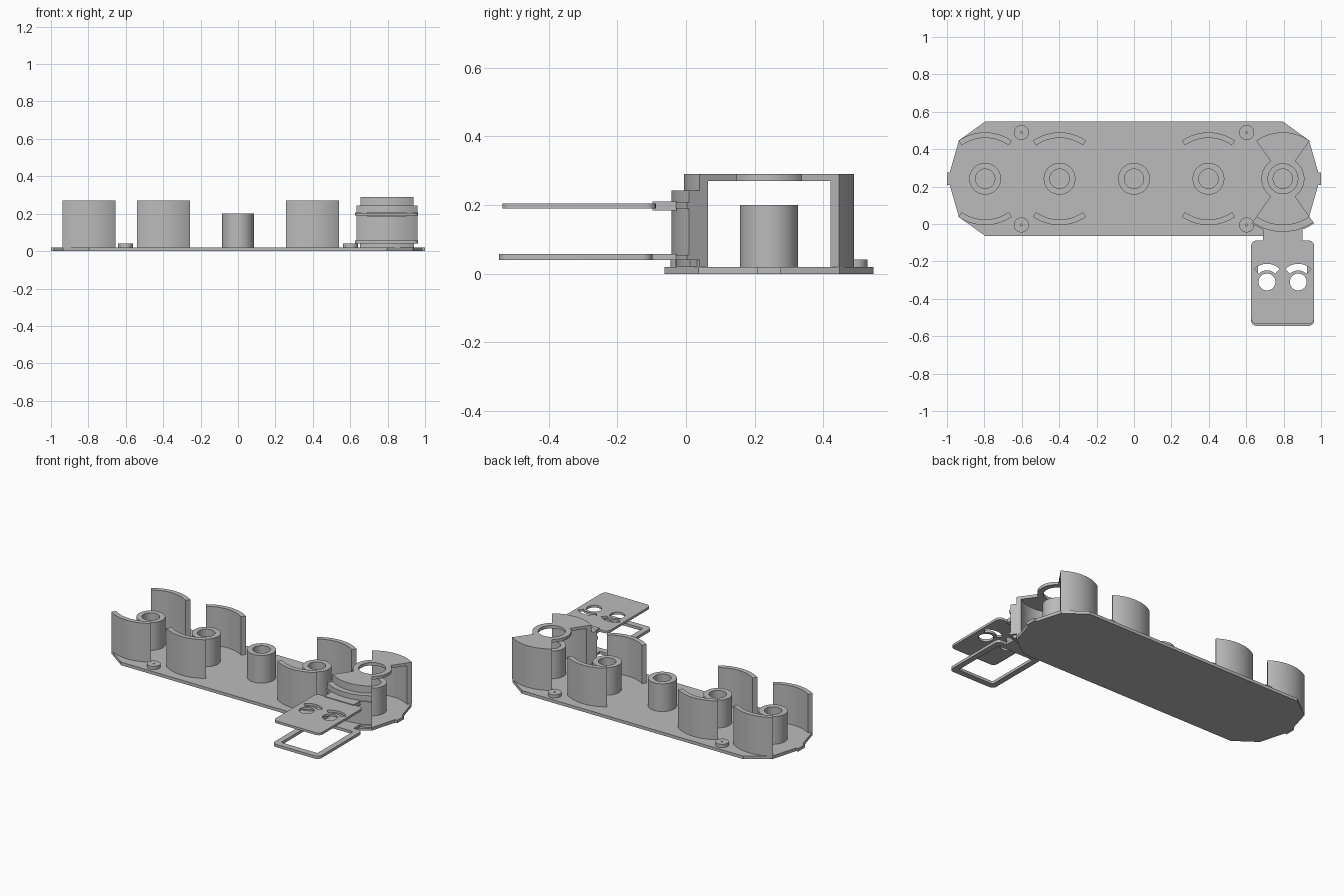
import bpy, bmesh
from math import sin, cos, radians

if "Cube" in bpy.data.objects:
    bpy.data.objects.remove(bpy.data.objects["Cube"])

grey = bpy.data.materials.new("plain grey")
grey.use_nodes = True
grey.diffuse_color = (0.5, 0.5, 0.5, 1)
grey.node_tree.nodes["Principled BSDF"].inputs["Base Color"].default_value = (0.5, 0.5, 0.5, 1)

CY = 0.242          # centre line of the tray
SPREAD = 35         # half angle of the curved walls
parts = []


def arc(cx, cy, r, a0, a1, n=20):
    """Points on an arc, angles in degrees from +x."""
    steps = [radians(a0 + (a1 - a0) * i / n) for i in range(n + 1)]
    return [(cx + r * cos(a), cy + r * sin(a)) for a in steps]


def circle(cx, cy, r, n=48):
    return arc(cx, cy, r, 0, 360, n)[:-1]


def sector(cx, cy, r0, r1, mid, half):
    return arc(cx, cy, r1, mid - half, mid + half) + arc(cx, cy, r0, mid + half, mid - half)


def rounded(x0, x1, y0, y1, r):
    corners = [(x1 - r, y1 - r), (x0 + r, y1 - r), (x0 + r, y0 + r), (x1 - r, y0 + r)]
    return [p for i, (x, y) in enumerate(corners) for p in arc(x, y, r, 90 * i, 90 * i + 90, 6)]


def rect(x0, x1, y0, y1):
    return [(x0, y0), (x1, y0), (x1, y1), (x0, y1)]


def prism(name, z0, z1, *loops):
    """Extrude a flat outline (first loop) with holes (other loops)."""
    curve = bpy.data.curves.new(name, "CURVE")
    curve.dimensions = "2D"
    curve.fill_mode = "BOTH"
    curve.extrude = (z1 - z0) / 2
    for loop in loops:
        spline = curve.splines.new("POLY")
        spline.points.add(len(loop) - 1)
        for point, (x, y) in zip(spline.points, loop):
            point.co = (x, y, 0, 1)
        spline.use_cyclic_u = True
    temp = bpy.data.objects.new(name + " outline", curve)
    bpy.context.collection.objects.link(temp)
    graph = bpy.context.evaluated_depsgraph_get()
    mesh = bpy.data.meshes.new_from_object(temp.evaluated_get(graph))
    bpy.data.objects.remove(temp)
    bpy.data.curves.remove(curve)
    bm = bmesh.new()
    bm.from_mesh(mesh)
    bmesh.ops.remove_doubles(bm, verts=bm.verts, dist=0.0001)
    bmesh.ops.translate(bm, verts=bm.verts, vec=(0, 0, (z0 + z1) / 2))
    bmesh.ops.recalc_face_normals(bm, faces=bm.faces)
    bm.to_mesh(mesh)
    bm.free()
    mesh.name = name
    mesh.materials.clear()
    mesh.materials.append(grey)
    obj = bpy.data.objects.new(name, mesh)
    bpy.context.collection.objects.link(obj)
    parts.append(obj)
    return obj


# Base plate with cut corners and a small tab at each end
quarter = [(0.797, 0.305), (0.936, 0.205), (0.985, 0.034), (1.0, 0.034)]
right_side = quarter + [(x, -y) for x, y in reversed(quarter)]
outline = right_side + [(-x, -y) for x, y in right_side]
prism("base_plate", 0, 0.02, [(x, y + CY) for x, y in outline])

# Hollow posts along the centre line
for i in range(-2, 3):
    x = 0.398 * i
    prism(f"post_{i + 3}", 0.02, 0.2, circle(x, CY, 0.085), circle(x, CY, 0.052))

# Curved walls facing each other around the outer posts
for i in (-2, -1, 1, 2):
    for side, mid in (("back", 90), ("front", -90)):
        prism(f"{side}_wall_{i + 3}", 0.02, 0.271,
              sector(0.398 * i, CY, 0.218, 0.248, mid, SPREAD))

# Low bosses with a pin hole
for x in (-0.602, 0.602):
    for y in (CY - 0.247, CY + 0.247):
        prism("boss", 0.02, 0.041, circle(x, y, 0.04, 32), circle(x, y, 0.005, 12))

# Bow-tie cap over the left end station
CX = 0.796
edge = 90 - SPREAD
cap = (arc(CX, CY, 0.248, 180 - edge, edge) + arc(CX, CY, 0.115, edge, -edge)
       + arc(CX, CY, 0.248, -edge, edge - 180) + arc(CX, CY, 0.115, edge - 180, -180 - edge))
prism("bow_tie_cap", 0.271, 0.29, cap, circle(CX, CY, 0.08))

# Curved shield in front of the capped station, with ridges
prism("shield", 0.04, 0.243, sector(CX, CY, 0.248, 0.284, -90, SPREAD))
prism("shield_foot", 0.02, 0.04, sector(CX, CY, 0.248, 0.272, -90, 32))
prism("shield_upper_ridge", 0.19, 0.207, sector(CX, CY, 0.25, 0.291, -90, SPREAD))
prism("shield_lower_ridge", 0.04, 0.055, sector(CX, CY, 0.25, 0.291, -90, SPREAD))

# Upper panel with two round holes and two arched slots
holes = []
for x in (0.711, 0.878):
    holes += [circle(x, -0.31, 0.045), sector(x, -0.31, 0.062, 0.097, 90, 45)]
prism("upper_panel", 0.19, 0.205, rounded(0.626, 0.963, -0.535, -0.088, 0.03), *holes)
prism("upper_panel_neck", 0.184, 0.21, rect(0.69, 0.9, -0.098, -0.028))

# Open lower frame
prism("lower_frame", 0.04, 0.058, rounded(0.626, 0.963, -0.545, -0.098, 0.03),
      rounded(0.664, 0.925, -0.505, -0.138, 0.01))
prism("lower_frame_neck", 0.04, 0.058, rect(0.69, 0.9, -0.105, -0.028))

# Smooth curved sides, keep the rims sharp
bpy.ops.object.select_all(action="DESELECT")
for obj in parts:
    obj.select_set(True)
bpy.context.view_layer.objects.active = parts[0]
bpy.ops.object.shade_smooth_by_angle(angle=radians(30))
